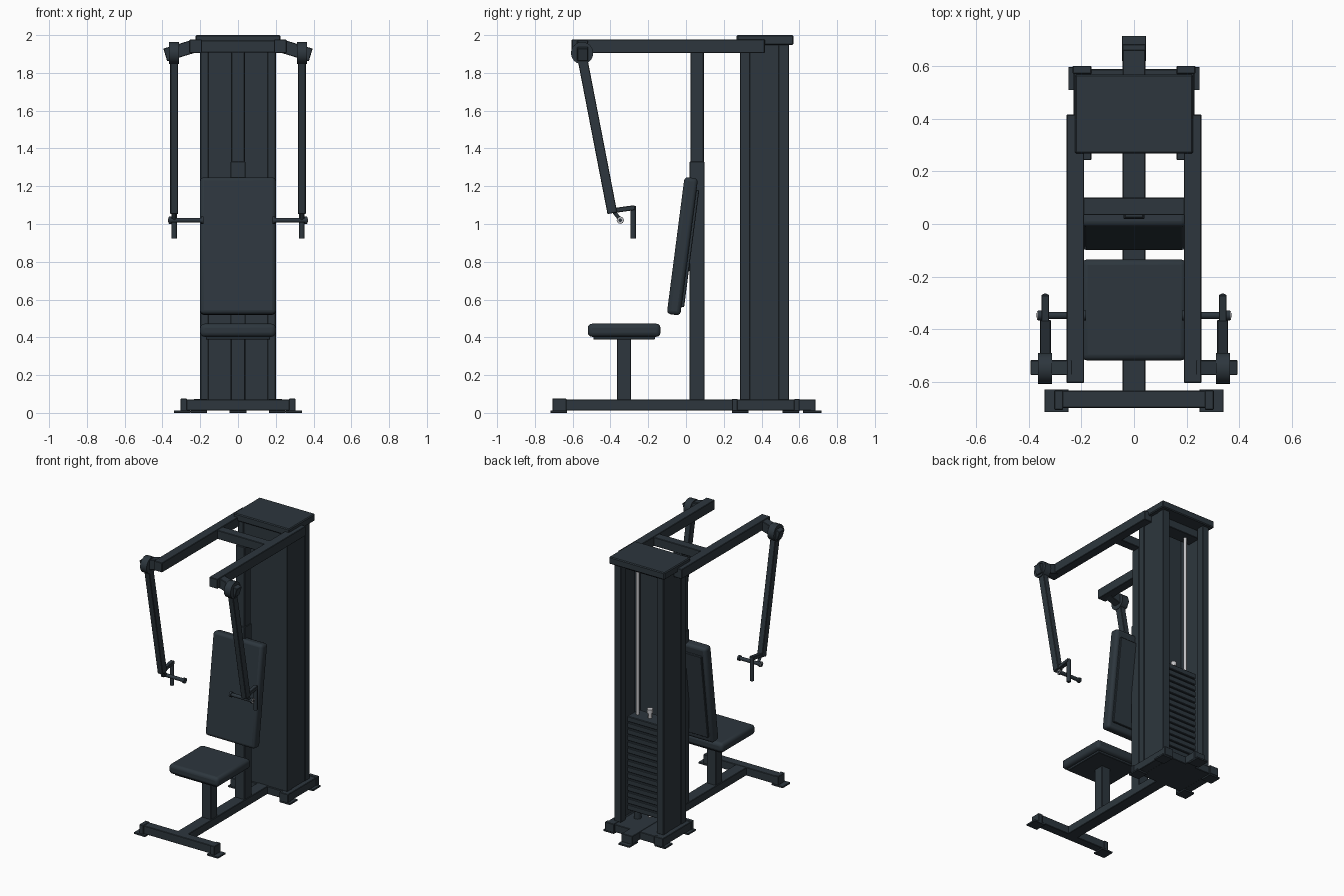
import bpy, math
from mathutils import Vector

cube = bpy.data.objects.get("Cube")
if cube:
    bpy.data.objects.remove(cube)


def material(name, rgb, metallic=0.0):
    m = bpy.data.materials.new(name)
    m.use_nodes = True
    m.diffuse_color = (*rgb, 1)
    node = m.node_tree.nodes["Principled BSDF"]
    node.inputs["Base Color"].default_value = (*rgb, 1)
    node.inputs["Metallic"].default_value = metallic
    return m


DARK = material("dark slate", (0.026, 0.037, 0.047))
STEEL = material("light steel", (0.55, 0.55, 0.57))


def finish(name, mat, bevel=0, segments=1):
    ob = bpy.context.object
    ob.name = ob.data.name = name
    ob.data.materials.append(mat)
    bpy.ops.object.transform_apply(location=False, rotation=False, scale=True)
    if bevel:
        mod = ob.modifiers.new("soft edges", "BEVEL")
        mod.width, mod.segments, mod.limit_method = bevel, segments, "ANGLE"
    if segments > 1:
        bpy.ops.object.shade_smooth_by_angle(angle=math.radians(40))
    return ob


def box(name, x, y, z, bevel=0.003, segments=1, mat=DARK):
    """Box from three (low, high) ranges."""
    bpy.ops.mesh.primitive_cube_add(size=1, location=[sum(r) / 2 for r in (x, y, z)])
    bpy.context.object.scale = [r[1] - r[0] for r in (x, y, z)]
    return finish(name, mat, bevel, segments)


def beam(name, a, b, width, depth, bevel=0.003, segments=1):
    """Rectangular bar between two points."""
    a, b = Vector(a), Vector(b)
    bpy.ops.mesh.primitive_cube_add(size=1, location=(a + b) / 2)
    ob = bpy.context.object
    ob.rotation_euler = (b - a).to_track_quat("Z", "Y").to_euler()
    ob.scale = (width, depth, (b - a).length)
    return finish(name, DARK, bevel, segments)


def rod(name, a, b, radius, mat=DARK, sides=20):
    a, b = Vector(a), Vector(b)
    bpy.ops.mesh.primitive_cylinder_add(vertices=sides, radius=radius,
                                        depth=(b - a).length, location=(a + b) / 2)
    bpy.context.object.rotation_euler = (b - a).to_track_quat("Z", "Y").to_euler()
    bpy.ops.object.shade_smooth_by_angle(angle=math.radians(40))
    return finish(name, mat)


def sides(s, low, high):
    """An x range on the chosen side."""
    return tuple(sorted((s * low, s * high)))


# Floor frame
box("spine_beam", (-0.043, 0.043), (-0.65, 0.68), (0.012, 0.07))
box("front_crossbar", (-0.3, 0.3), (-0.70, -0.635), (0.012, 0.072))
box("tower_floor", (-0.17, 0.17), (0.28, 0.59), (0.012, 0.068))
box("rear_cap", (-0.045, 0.045), (0.66, 0.685), (0.01, 0.072))
box("rear_foot", (-0.045, 0.045), (0.62, 0.717), (0, 0.012), 0.001)
for s in (-1, 1):
    box("front_foot", sides(s, 0.25, 0.34), (-0.717, -0.63), (0, 0.012), 0.001)
    box("front_cap", sides(s, 0.27, 0.304), (-0.708, -0.633), (0.01, 0.076))
    box("tower_rail", sides(s, 0.165, 0.23), (0.26, 0.6), (0.012, 0.07))
    for y in (0.243, 0.51):
        box("tower_foot", sides(s, 0.165, 0.25), (y, y + 0.088), (0, 0.012), 0.001)
    for y in (0.243, 0.572):
        box("tower_rail_cap", sides(s, 0.162, 0.234), (y, y + 0.03), (0.01, 0.074))

# Tower housing, open at the back
for s in (-1, 1):
    box("tower_front_post", sides(s, 0.155, 0.2), (0.285, 0.34), (0.068, 1.95))
    box("tower_back_post", sides(s, 0.145, 0.2), (0.49, 0.545), (0.068, 1.95))
    box("tower_side_panel", sides(s, 0.18, 0.195), (0.335, 0.495), (0.068, 1.95), 0)
box("tower_front_panel", (-0.157, 0.157), (0.289, 0.305), (0.068, 1.95), 0)
box("tower_cap", (-0.225, 0.225), (0.268, 0.57), (1.948, 2.0), 0.006)
box("tower_head_bar", (-0.18, 0.18), (0.36, 0.47), (1.89, 1.95))

# Weight stack
PLATES, BOTTOM, PITCH = 15, 0.14, 0.046
for i in range(PLATES):
    z = BOTTOM + i * PITCH
    box("weight_plate", (-0.14, 0.14), (0.35, 0.48), (z, z + PITCH - 0.006), 0.004)
TOP = BOTTOM + PLATES * PITCH
rod("selector_stem", (0, 0.415, 0.1), (0, 0.415, TOP + 0.03), 0.012, STEEL)
rod("selector_head", (0, 0.415, TOP + 0.03), (0, 0.415, TOP + 0.06), 0.02, STEEL)
for s in (-1, 1):
    rod("guide_rod", (s * 0.1, 0.415, 0.06), (s * 0.1, 0.415, 1.9), 0.011, STEEL)
    rod("stack_buffer", (s * 0.1, 0.415, 0.06), (s * 0.1, 0.415, BOTTOM), 0.026)

# Central column and overhead frame
box("column", (-0.036, 0.036), (0.024, 0.094), (0.06, 1.91))
box("column_sleeve", (-0.04, 0.04), (0.019, 0.099), (0.06, 1.33))
box("overhead_crossbar", (-0.2, 0.2), (0.034, 0.1), (1.908, 1.972))
for s in (-1, 1):
    box("overhead_bar", sides(s, 0.19, 0.257), (-0.605, 0.417), (1.906, 1.976))

# Seat and backrest
box("seat_post", (-0.037, 0.037), (-0.365, -0.29), (0.06, 0.395))
box("seat_plate", (-0.17, 0.17), (-0.49, -0.165), (0.388, 0.41))
box("seat_pad", (-0.2, 0.2), (-0.52, -0.135), (0.403, 0.472), 0.022, 3)
beam("backrest_pad", (0, -0.066, 0.52), (0, 0.028, 1.245), 0.4, 0.072, 0.02, 3)
beam("backrest_plate", (0, -0.02, 0.56), (0, 0.06, 1.18), 0.34, 0.02)
for z in (0.75, 1.08):
    box("backrest_mount", (-0.035, 0.035), (-0.01, 0.03), (z, z + 0.08))

# Swinging arms with handles
for s in (-1, 1):
    beam("pivot_shaft", (s * 0.225, -0.547, 1.944), (s * 0.385, -0.547, 1.895), 0.058, 0.07)
    rod("pivot_hub", (s * 0.313, -0.55, 1.905), (s * 0.365, -0.55, 1.905), 0.059, sides=24)
    beam("swing_arm", (s * 0.338, -0.553, 1.90), (s * 0.338, -0.39, 1.057), 0.042, 0.052)
    beam("handle_bracket", (s * 0.338, -0.405, 1.068), (s * 0.338, -0.27, 1.087), 0.03, 0.026)
    rod("upright_grip", (s * 0.338, -0.279, 1.095), (s * 0.338, -0.279, 0.922), 0.014)
    rod("handle_mount", (s * 0.338, -0.385, 1.07), (s * 0.338, -0.348, 1.022), 0.01)
    rod("cross_grip", (s * 0.185, -0.348, 1.02), (s * 0.36, -0.348, 1.02), 0.013)
    for x in (0.182, 0.352):
        rod("grip_collar", (s * x, -0.348, 1.02), (s * (x + 0.014), -0.348, 1.02), 0.019)
    rod("grip_end_ring", (s * 0.36, -0.348, 1.02), (s * 0.369, -0.348, 1.02), 0.017, STEEL)
    rod("grip_end_plug", (s * 0.36, -0.348, 1.02), (s * 0.371, -0.348, 1.02), 0.009)
